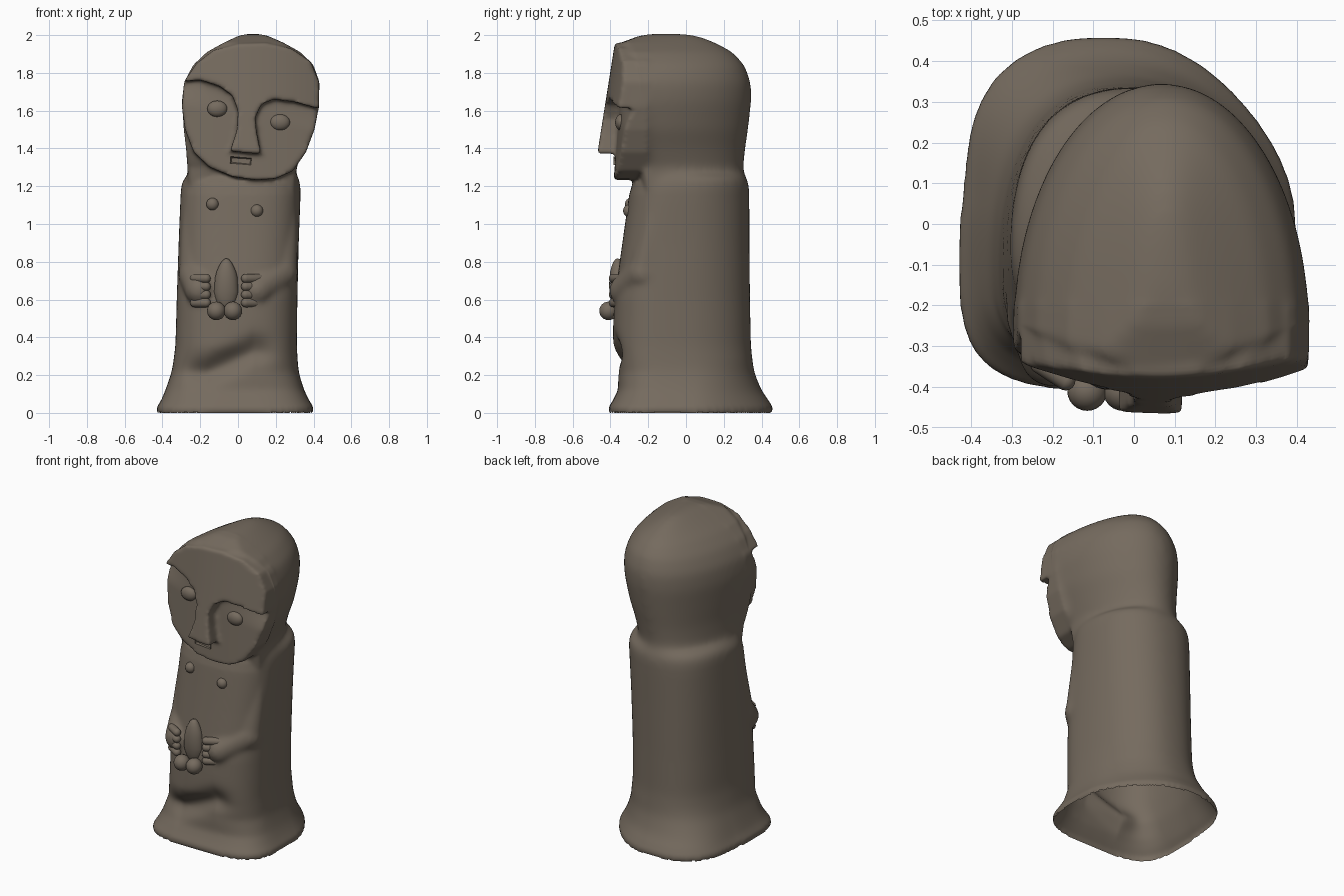
import bpy, bmesh, math
from mathutils import Vector, Matrix

if "Cube" in bpy.data.objects:
    bpy.data.objects.remove(bpy.data.objects["Cube"])

stone = bpy.data.materials.new("brown_grey_stone")
stone.diffuse_color = (0.178, 0.146, 0.113, 1)
stone.use_nodes = True
stone.node_tree.nodes["Principled BSDF"].inputs["Base Color"].default_value = stone.diffuse_color


def finish(bm, name, angle=50):
    bmesh.ops.recalc_face_normals(bm, faces=bm.faces)
    me = bpy.data.meshes.new(name)
    bm.to_mesh(me)
    bm.free()
    ob = bpy.data.objects.new(name, me)
    bpy.context.collection.objects.link(ob)
    me.materials.append(stone)
    bpy.ops.object.select_all(action='DESELECT')
    ob.select_set(True)
    bpy.context.view_layer.objects.active = ob
    bpy.ops.object.shade_smooth_by_angle(angle=math.radians(angle))
    return ob


def loft(bm, rows, cy, front_exp, back_exp, n=64):
    """Stack of horizontal sections: z, left, right, front, back."""
    rings = []
    for z, xl, xr, yf, yb in rows:
        mid = yf + (yb - yf) * cy
        ring = []
        for i in range(n):
            a = 2 * math.pi * i / n
            c, s = math.cos(a), math.sin(a)
            e = 2 / (back_exp if s > 0 else front_exp(z))
            px = math.copysign(abs(c) ** e, c)
            py = abs(s) ** e
            x = (xl + xr) / 2 + px * (xr - xl) / 2
            y = mid + py * (yb - mid) if s > 0 else mid - py * (mid - yf)
            ring.append(bm.verts.new((x, y, z)))
        rings.append(ring)
    for a, b in zip(rings, rings[1:]):
        for i in range(n):
            j = (i + 1) % n
            bm.faces.new((a[i], a[j], b[j], b[i]))
    bm.faces.new(rings[0])
    bm.faces.new(rings[-1])


def slab(bm, outline, front, back):
    """Front-view outline extruded in depth; front is a function of z."""
    f = [bm.verts.new((x, front(z), z)) for x, z in outline]
    b = [bm.verts.new((x, back, z)) for x, z in outline]
    bm.faces.new(f)
    bm.faces.new(b)
    for i in range(len(f)):
        j = (i + 1) % len(f)
        bm.faces.new((f[i], f[j], b[j], b[i]))


def ball(bm, p, r, seg=24):
    m = Matrix.Translation(p) @ Matrix.Diagonal((*r, 1))
    return bmesh.ops.create_uvsphere(bm, u_segments=seg, v_segments=seg // 2,
                                     radius=1, matrix=m)["verts"]


def capsule(bm, p, q, rp, rq):
    vs = ball(bm, p, (rp,) * 3, 16) + ball(bm, q, (rq,) * 3, 16)
    pts = [v.co.copy() for v in vs]
    bmesh.ops.delete(bm, geom=vs, context='VERTS')
    hull = [bm.verts.new(c) for c in pts]
    res = bmesh.ops.convex_hull(bm, input=hull)
    junk = {g for k in ("geom_interior", "geom_unused") for g in res[k]
            if isinstance(g, bmesh.types.BMVert)}
    bmesh.ops.delete(bm, geom=list(junk), context='VERTS')


def smoothstep(a, b, t):
    t = max(0, min(1, (t - a) / (b - a)))
    return t * t * (3 - 2 * t)


def relax(bm, verts, times):
    for _ in range(times):
        bmesh.ops.smooth_vert(bm, verts=verts, factor=.5, use_axis_x=True,
                              use_axis_y=True, use_axis_z=True)


bm = bmesh.new()
# body column with flared foot
loft(bm, [(0, -.43, .40, -.41, .46), (.03, -.43, .40, -.41, .46),
          (.07, -.405, .375, -.385, .435), (.12, -.385, .35, -.36, .40),
          (.22, -.35, .32, -.36, .36), (.35, -.332, .312, -.39, .345),
          (.6, -.325, .315, -.38, .34), (.9, -.315, .322, -.337, .337),
          (1.15, -.305, .332, -.302, .336), (1.22, -.30, .332, -.282, .333),
          (1.26, -.27, .315, -.25, .312)],
     .38, lambda z: 3.5 - .9 * smoothstep(.05, .35, z), 2.3)
# skull and neck
loft(bm, [(1.1, -.26, .30, -.22, .30), (1.3, -.268, .31, -.25, .305),
          (1.4, -.275, .35, -.31, .315), (1.5, -.287, .393, -.335, .33),
          (1.65, -.297, .428, -.345, .347), (1.75, -.285, .432, -.35, .345),
          (1.84, -.238, .40, -.355, .312), (1.91, -.165, .33, -.355, .25),
          (1.96, -.075, .24, -.345, .16), (1.995, .0, .16, -.25, .075),
          (2.008, .04, .12, -.17, .0)], .13, lambda z: 4.5, 2)
# flat face plate, tilted egg outline
crown = [(.43, 1.75), (.385, 1.86), (.28, 1.93), (.15, 1.96), (0, 1.955),
         (-.13, 1.92), (-.22, 1.85), (-.285, 1.755)]
jaw = [(-.297, 1.62), (-.28, 1.5), (-.235, 1.38), (-.15, 1.3), (-.03, 1.25),
       (.1, 1.232), (.2, 1.24), (.29, 1.28), (.36, 1.38), (.405, 1.5), (.43, 1.63)]
slab(bm, crown + jaw, lambda z: -.38 + .08 * (z - 1.27), -.2)
# forehead, brow and nose standing proud of the face
brow = [(-.2, 1.762), (-.1, 1.73), (-.03, 1.68), (0, 1.6), (-.005, 1.5),
        (-.042, 1.385), (.122, 1.37), (.1, 1.48), (.09, 1.56), (.125, 1.635),
        (.19, 1.66), (.3, 1.645), (.428, 1.61)]
slab(bm, crown + brow, lambda z: -.378 - .158 * (1.95 - z), -.25)
# arms with a thick palm at the end
for sh, el, ha in (((.26, -.14, 1.16), (.225, -.22, .74), (.10, -.325, .648)),
                   ((-.235, -.14, 1.16), (-.222, -.22, .73), (-.20, -.32, .65))):
    capsule(bm, Vector(sh), Vector(el), .06, .09)
    capsule(bm, Vector(el), Vector(ha), .095, .083)
bmesh.ops.recalc_face_normals(bm, faces=bm.faces)

# fuse the masses into one carved block
raw = finish(bm, "fused_block")
mod = raw.modifiers.new("fuse", 'REMESH')
mod.mode = 'VOXEL'
mod.voxel_size = .0115
dg = bpy.context.evaluated_depsgraph_get()
bm = bmesh.new()
bm.from_object(raw, dg)
bpy.data.objects.remove(raw)
relax(bm, bm.verts[:], 3)
# open underside
bm.normal_update()
bmesh.ops.delete(bm, geom=[f for f in bm.faces if f.normal.z < -.6
                           and f.calc_center_median().z < .03], context='FACES')
# soften crown, back and lower front
relax(bm, [v for v in bm.verts if v.co.z > .08 and v.co.y > -.2], 30)
relax(bm, [v for v in bm.verts if .05 < v.co.z < 1.15], 5)
# rounded face sides, skewed back, slanting hollow under the belly
for v in bm.verts:
    x, y, z = v.co
    if z > 1.22 and y < -.2:
        bend = .3 + .25 * smoothstep(1.55, 1.7, z + .2 * (x - .06))
        v.co.y += bend * (x - .06) ** 2 * smoothstep(.22, .34, -y)
    v.co.x -= (.06 - .045 * smoothstep(.05, .3, z)) * smoothstep(.05, .45, y) \
        * (1 - smoothstep(1.1, 1.35, z))
    if z < .5 and y < -.1:
        t = max(0, min(1, (x + .17) / .25))
        lx, lz = -.17 + .25 * t, .21 + .12 * t
        d = ((x - lx) / .10) ** 2 + ((z - lz) / .07) ** 2
        v.co.y += .05 * math.exp(-d) * smoothstep(.15, .33, -y)
low = min(v.co.z for v in bm.verts)
for v in bm.verts:
    if v.co.z < .06:
        v.co.z -= low * (1 - v.co.z / .06)
finish(bm, "carved_body", 70)

# eyes and chest bosses
for name, p, r in (("eye_left", (-.11, -.345, 1.61), (.053, .03, .043)),
                   ("eye_right", (.222, -.345, 1.538), (.053, .03, .043)),
                   ("chest_boss_left", (-.135, -.293, 1.105), (.033, .03, .033)),
                   ("chest_boss_right", (.10, -.303, 1.07), (.033, .03, .033))):
    bm = bmesh.new()
    ball(bm, p, r)
    finish(bm, name, 80)

# mouth: small frame with a sunken slot
bm = bmesh.new()
bmesh.ops.create_cube(bm, size=1, matrix=Matrix.Translation((.015, -.368, 1.335))
                      @ Matrix.Rotation(.08, 4, 'Y') @ Matrix.Diagonal((.11, .03, .036, 1)))
bm.normal_update()
lip = [f for f in bm.faces if f.normal.y < -.9]
bmesh.ops.inset_region(bm, faces=lip, thickness=.009, depth=0)
bmesh.ops.translate(bm, verts=lip[0].verts, vec=(0, .01, 0))
finish(bm, "mouth", 30)

# fingers of both hands
for side, x0, x1 in (("right", .04, .12), ("left", -.168, -.23)):
    bm = bmesh.new()
    for i in range(4):
        z = .712 - i * .043
        capsule(bm, Vector((x0, -.385, z)), Vector((x1, -.345, z)), .024, .024)
    finish(bm, side + "_fingers", 60)

# held upright form with two round bosses
bm = bmesh.new()
for v in ball(bm, (0, 0, 0), (.062, .045, .14)):
    k = 1 - .15 * smoothstep(.04, .13, v.co.z)
    if v.co.z < 0:
        k = 1.1
    v.co = (v.co.x * k - .062, v.co.y - .362, v.co.z + .678)
finish(bm, "upright_form", 80)
for name, x in (("round_boss_left", -.115), ("round_boss_right", -.027)):
    bm = bmesh.new()
    ball(bm, (x, -.41, .54), (.049,) * 3)
    finish(bm, name, 80)
